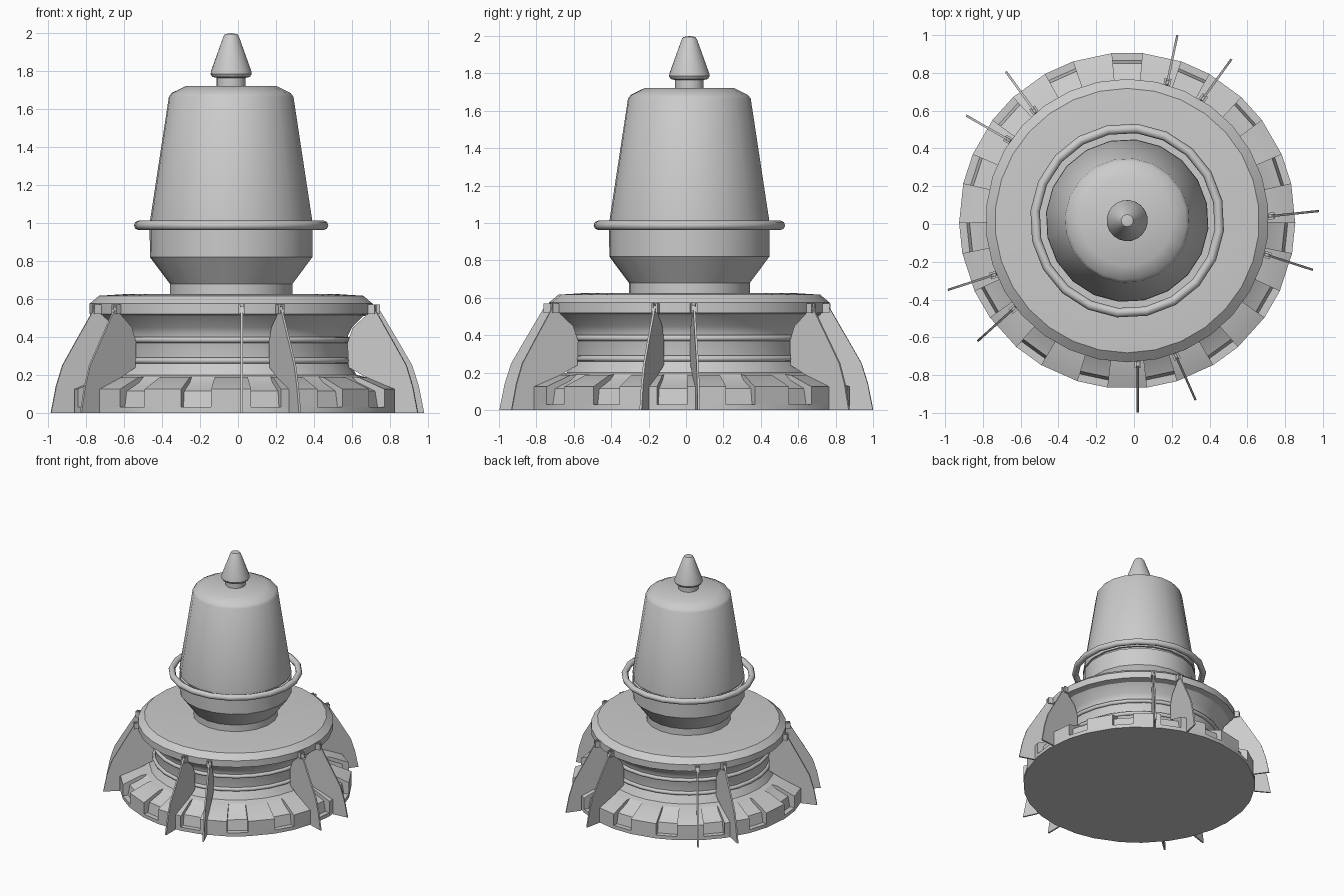
import bpy, bmesh, math
from mathutils import Vector, Matrix

if "Cube" in bpy.data.objects:
    bpy.data.objects.remove(bpy.data.objects["Cube"])

AXIS = Vector((-0.036, 0.018, 0))   # main vertical axis
PHASE = math.radians(-6)            # first fin pair direction


def finish(bm, name, angle=30):
    bmesh.ops.remove_doubles(bm, verts=bm.verts, dist=0.0005)
    bmesh.ops.recalc_face_normals(bm, faces=bm.faces)
    mesh = bpy.data.meshes.new(name)
    bm.to_mesh(mesh)
    bm.free()
    ob = bpy.data.objects.new(name, mesh)
    bpy.context.collection.objects.link(ob)
    bpy.ops.object.select_all(action='DESELECT')
    ob.select_set(True)
    bpy.context.view_layer.objects.active = ob
    if angle:
        bpy.ops.object.shade_smooth_by_angle(angle=math.radians(angle))
    return ob


def skin(name, columns, closed=False, angle=30):
    """Joins (angle, profile) columns around the axis into one skin."""
    bm = bmesh.new()
    cols = [[bm.verts.new(AXIS + Vector((r * math.cos(a), r * math.sin(a), z)))
             for r, z in prof] for a, prof in columns]
    n = len(cols[0])
    for i, c in enumerate(cols):
        d = cols[(i + 1) % len(cols)]
        for k in range(n if closed else n - 1):
            m = (k + 1) % n
            bm.faces.new((c[k], d[k], d[m], c[m]))
    bmesh.ops.dissolve_degenerate(bm, dist=0.0001, edges=bm.edges)
    return finish(bm, name, angle)


def lathe(name, prof, sides, closed=False, angle=30):
    return skin(name, [(PHASE + math.tau * i / sides, prof) for i in range(sides)],
                closed, angle)


def hoop(name, radius, z, tube, sides):
    prof = [(radius + tube * math.cos(math.tau * k / 8),
             z + tube * math.sin(math.tau * k / 8)) for k in range(8)]
    return lathe(name, prof, sides, True, 50)


# Footing: 15 raised blocks with recesses between them
block = [(0.62, 0.27), (0.66, 0.2), (0.70, 0.19), (0.74, 0.187), (0.89, 0.125),
         (0.89, 0.034), (0.89, 0.03), (0.89, 0), (0, 0)]
recess = [(0.62, 0.27), (0.66, 0.2), (0.70, 0.19), (0.735, 0.16), (0.835, 0.115),
          (0.85, 0.03), (0.89, 0.03), (0.89, 0), (0, 0)]
columns = []
for i in range(15):
    mid = PHASE + math.tau * i / 15
    half = math.radians(5.2)
    columns += [(mid - half, block), (mid - half, recess),
                (mid + half, recess), (mid + half, block)]
skin("footing", columns, angle=25)

# Neck and wide plate above it
lathe("pedestal_plate", [(0, 0.24), (0.62, 0.24), (0.62, 0.41), (0.64, 0.45),
                         (0.70, 0.51), (0.75, 0.52), (0.75, 0.575), (0.70, 0.617),
                         (0.575, 0.625), (0, 0.625)], 30)
for i, z in enumerate((0.275, 0.385)):
    hoop(f"neck_band_{i + 1}", 0.625, z, 0.016, 30)

# Upper bowl, tapered body and finial
lathe("bowl", [(0, 0.61), (0.325, 0.61), (0.325, 0.68), (0.43, 0.82),
               (0.432, 0.965), (0.415, 0.97), (0.415, 1.0), (0, 1.0)], 20)
lathe("tapered_body", [(0, 0.985), (0.43, 0.985), (0.43, 1.01), (0.33, 1.665),
                       (0.315, 1.685), (0.24, 1.722), (0, 1.722)], 20)
hoop("floating_hoop", 0.49, 0.988, 0.025, 20)
lathe("finial", [(0, 1.71), (0.077, 1.71), (0.077, 1.765), (0.1, 1.77), (0.109, 1.785),
                 (0.107, 1.8), (0.042, 1.98), (0.032, 1.995), (0, 2.0)], 20)

# Fins: five diverging pairs, each hung from a small clip
FIN = [(-0.01, 0.56), (0.012, 0.56), (0.03, 0.53), (0.125, 0.37), (0.195, 0.25),
       (0.23, 0.14), (0.258, 0), (0.13, 0), (0.13, 0.125), (-0.03, 0.19),
       (-0.125, 0.24), (-0.13, 0.37), (-0.1, 0.45), (-0.03, 0.51)]


def fin(name, pos, direction):
    base = AXIS + 0.76 * Vector((math.cos(pos), math.sin(pos), 0))
    place = Matrix.Translation(base) @ Matrix.Rotation(direction, 4, 'Z')
    bm = bmesh.new()
    face = bm.faces.new([bm.verts.new((u, -0.006, z)) for u, z in FIN])
    ext = bmesh.ops.extrude_face_region(bm, geom=[face])
    bmesh.ops.translate(bm, vec=(0, 0.012, 0),
                        verts=[v for v in ext['geom'] if isinstance(v, bmesh.types.BMVert)])
    bm.transform(place)
    finish(bm, name, 0)
    bm = bmesh.new()
    for side in (-1, 1):
        bmesh.ops.create_cube(bm, size=1, matrix=Matrix.Translation((0, side * 0.0125, 0.545))
                              @ Matrix.Diagonal((0.045, 0.011, 0.05, 1)))
    bm.transform(place)
    finish(bm, name + "_clip", 0)


for i in range(5):
    mid = PHASE + math.tau * i / 5
    for side, label in ((-1, "a"), (1, "b")):
        fin(f"fin_{i + 1}{label}", mid + side * math.radians(7.8),
            mid + side * math.radians(12))
